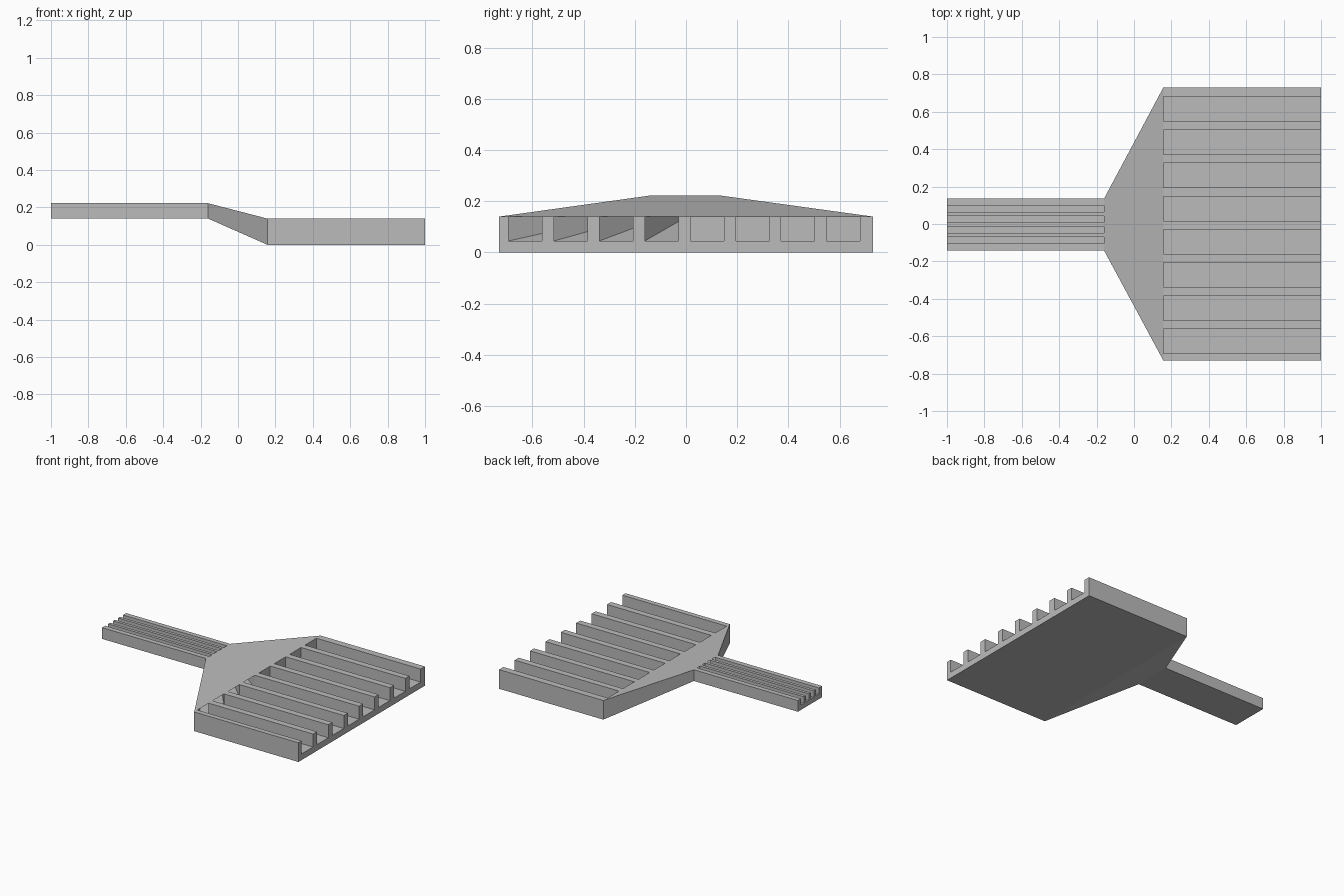
import bpy
import bmesh

cube = bpy.data.objects.get("Cube")
if cube:
    bpy.data.objects.remove(cube, do_unlink=True)

grey = bpy.data.materials.new("light_grey")
grey.use_nodes = True
GREY = (0.5, 0.5, 0.5, 1)
grey.diffuse_color = GREY
grey.node_tree.nodes["Principled BSDF"].inputs["Base Color"].default_value = GREY


def comb(y0, y1, bottom, top, floor, start, pitch, width, count):
    """Cross-section of a bar with evenly spaced channels in its top."""
    points = [(y0, bottom), (y1, bottom), (y1, top)]
    for i in reversed(range(count)):
        a = start + i * pitch
        b = a + width
        points += [(b, top), (b, floor), (a, floor), (a, top)]
    return points + [(y0, top)]


def loft(name, xa, section_a, xb, section_b, cap_a=False, cap_b=False, lid=False):
    """Join two matching sections; a lid replaces the strips between channels."""
    bm = bmesh.new()
    a = [bm.verts.new((xa, y, z)) for y, z in section_a]
    b = [bm.verts.new((xb, y, z)) for y, z in section_b]
    n = len(a)
    top = section_a[2][1]
    for i in range(n):
        j = (i + 1) % n
        if lid and section_a[i][1] == top and section_a[j][1] == top:
            continue
        bm.faces.new((a[i], a[j], b[j], b[i]))
    if lid:
        bm.faces.new((a[2], a[-1], b[-1], b[2]))
    if cap_a:
        bm.faces.new(a[::-1])
    if cap_b:
        bm.faces.new(b)
    mesh = bpy.data.meshes.new(name)
    bm.to_mesh(mesh)
    bm.free()
    mesh.materials.append(grey)
    obj = bpy.data.objects.new(name, mesh)
    bpy.context.collection.objects.link(obj)
    return obj


NECK_X, TRAY_X = -0.16, 0.157
handle = comb(-0.142, 0.136, 0.14, 0.222, 0.175, -0.105, 0.0567, 0.035, 4)
tray_body = dict(y0=-0.73, y1=0.73, bottom=0, top=0.14, floor=0.045,
                 start=-0.693, pitch=0.1775, width=0.131)
tray = comb(**tray_body, count=8)
ports = comb(**tray_body, count=4)

# Narrow grooved bar, open where its grooves enter the funnel
loft("grooved_handle", -1, handle, NECK_X, handle, cap_a=True)

# Covered funnel: tunnels link the four grooves with the first four slots,
# and its end wall closes the remaining slots
loft("funnel", NECK_X, handle, TRAY_X, ports, cap_b=True, lid=True)

# Wide slotted tray
loft("slotted_tray", TRAY_X, tray, 1, tray, cap_b=True)
